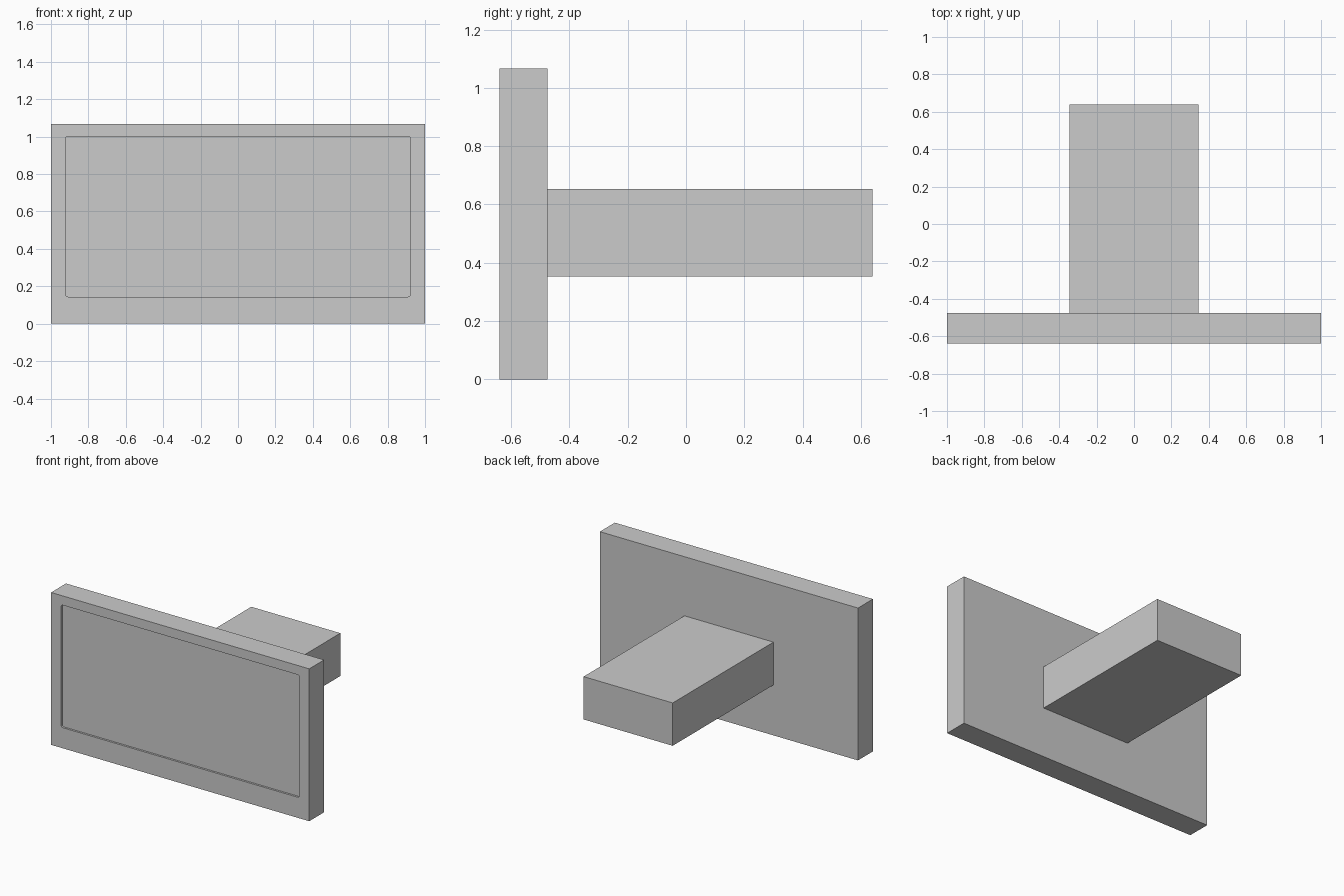
import bpy, bmesh
from mathutils import Vector

if "Cube" in bpy.data.objects:
    bpy.data.objects.remove(bpy.data.objects["Cube"])


def box(name, lo, hi, corner_radius=0.0):
    """Box between two corners; optionally rounds the edges running along y."""
    lo, hi = Vector(lo), Vector(hi)
    bm = bmesh.new()
    bmesh.ops.create_cube(bm, size=1.0)
    bmesh.ops.scale(bm, vec=hi - lo, verts=bm.verts)
    bmesh.ops.translate(bm, vec=(lo + hi) / 2, verts=bm.verts)
    if corner_radius:
        edges = [e for e in bm.edges
                 if abs(e.verts[0].co.y - e.verts[1].co.y) > 1e-5]
        bmesh.ops.bevel(bm, geom=edges, offset=corner_radius, segments=3,
                        profile=0.5, affect='EDGES')
    mesh = bpy.data.meshes.new(name)
    bm.to_mesh(mesh)
    bm.free()
    obj = bpy.data.objects.new(name, mesh)
    bpy.context.collection.objects.link(obj)
    return obj


# Front panel
FRONT, REAR = -0.64, -0.475
panel = box("display_panel", (-1, FRONT, 0), (1, REAR, 1.067))

# Shallow screen recess with slightly rounded corners
cutter = box("screen_recess_cutter", (-0.922, FRONT - 0.1, 0.144),
             (0.922, FRONT + 0.014, 1.002), corner_radius=0.012)
cutter.hide_render = True
cutter.hide_set(True)
cut = panel.modifiers.new("screen_recess", 'BOOLEAN')
cut.operation = 'DIFFERENCE'
cut.solver = 'EXACT'
cut.object = cutter

# Rear housing block
box("rear_housing", (-0.345, REAR, 0.353), (0.345, 0.64, 0.653))
